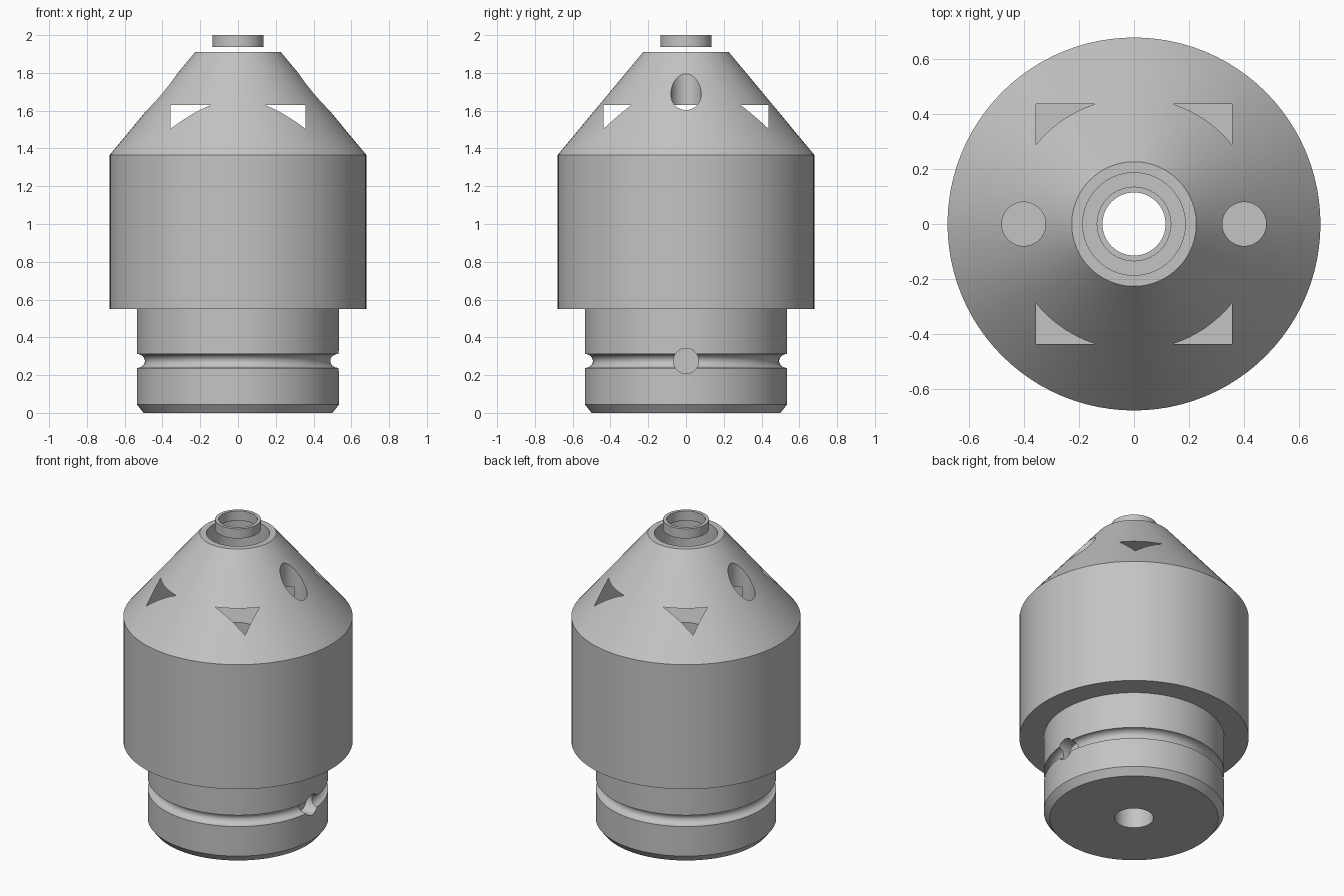
import bpy, bmesh, math
from mathutils import Matrix

cube = bpy.data.objects.get("Cube")
if cube:
    bpy.data.objects.remove(cube, do_unlink=True)

SEGMENTS = 96

# Single grey metal
metal = bpy.data.materials.new("grey_metal")
metal.use_nodes = True
GREY = (0.55, 0.55, 0.55, 1.0)
metal.diffuse_color = GREY
metal.node_tree.nodes["Principled BSDF"].inputs["Base Color"].default_value = GREY


def add_object(name, bm):
    bmesh.ops.recalc_face_normals(bm, faces=bm.faces)
    mesh = bpy.data.meshes.new(name)
    bm.to_mesh(mesh)
    bm.free()
    mesh.materials.append(metal)
    obj = bpy.data.objects.new(name, mesh)
    bpy.context.collection.objects.link(obj)
    return obj


def lathe(name, profile):
    """Revolve a closed (radius, height) outline about the z axis."""
    bm = bmesh.new()
    rings = []
    for i in range(SEGMENTS):
        a = 2 * math.pi * i / SEGMENTS
        rings.append([bm.verts.new((r * math.cos(a), r * math.sin(a), z)) for r, z in profile])
    n = len(profile)
    for i, ring in enumerate(rings):
        after = rings[(i + 1) % SEGMENTS]
        for j in range(n):
            k = (j + 1) % n
            bm.faces.new((ring[j], after[j], after[k], ring[k]))
    return add_object(name, bm)


def cylinder(name, radius, z0, z1, x=0.0):
    bm = bmesh.new()
    bmesh.ops.create_cone(bm, cap_ends=True, segments=64, radius1=radius, radius2=radius,
                          depth=z1 - z0, matrix=Matrix.Translation((x, 0, (z0 + z1) / 2)))
    return add_object(name, bm)


def cut(target, cutter):
    """Subtract the cutter, then discard it."""
    cutter.hide_render = True
    mod = target.modifiers.new("cut", 'BOOLEAN')
    mod.operation = 'DIFFERENCE'
    mod.solver = 'EXACT'
    mod.object = cutter
    bpy.context.view_layer.objects.active = target
    bpy.ops.object.modifier_apply(modifier=mod.name)
    bpy.data.objects.remove(cutter, do_unlink=True)


def smooth(obj):
    bpy.ops.object.select_all(action='DESELECT')
    obj.select_set(True)
    bpy.context.view_layer.objects.active = obj
    bpy.ops.object.shade_smooth_by_angle(angle=math.radians(25))


# Body: chamfered spigot with a round groove, wide barrel and cone
BORE, SPIGOT, BARREL = 0.115, 0.535, 0.68
GROOVE_Z, GROOVE_R = 0.275, 0.037
groove = []
for i in range(13):
    a = math.pi * i / 12
    groove.append((SPIGOT - 0.042 * math.sin(a), GROOVE_Z - GROOVE_R * math.cos(a)))
body = lathe("body", [(BORE, 0), (0.5, 0), (SPIGOT, 0.045)] + groove +
             [(SPIGOT, 0.55), (BARREL, 0.55), (BARREL, 1.365), (0.227, 1.91), (BORE, 1.91)])

# Rectangular chamber whose upper corners break through the cone
FLOOR, CEILING = 1.27, 1.63
bm = bmesh.new()
bmesh.ops.create_cube(bm, size=1, matrix=Matrix.Translation((0, 0, (FLOOR + CEILING) / 2))
                      @ Matrix.Diagonal((0.715, 0.875, CEILING - FLOOR, 1)))
cut(body, add_object("chamber_cutter", bm))

# Neck opening and two vertical holes through the cone
cut(body, cylinder("neck_cutter", 0.187, 1.5, 2.1))
for side in (-1, 1):
    cut(body, cylinder("hole_cutter", 0.08, FLOOR - 0.01, 2.1, side * 0.402))

# Blind cross hole in the groove on the left side
side_hole = cylinder("side_hole_cutter", 0.067, 0.45, 0.7)
side_hole.data.transform(Matrix.Translation((0, 0, GROOVE_Z)) @ Matrix.Rotation(math.pi / 2, 4, 'Y'))
cut(body, side_hole)
smooth(body)

# Separate ring above the neck
ring = lathe("top_ring", [(BORE, 1.937), (0.136, 1.937), (0.136, 2.0), (BORE, 2.0)])
smooth(ring)
